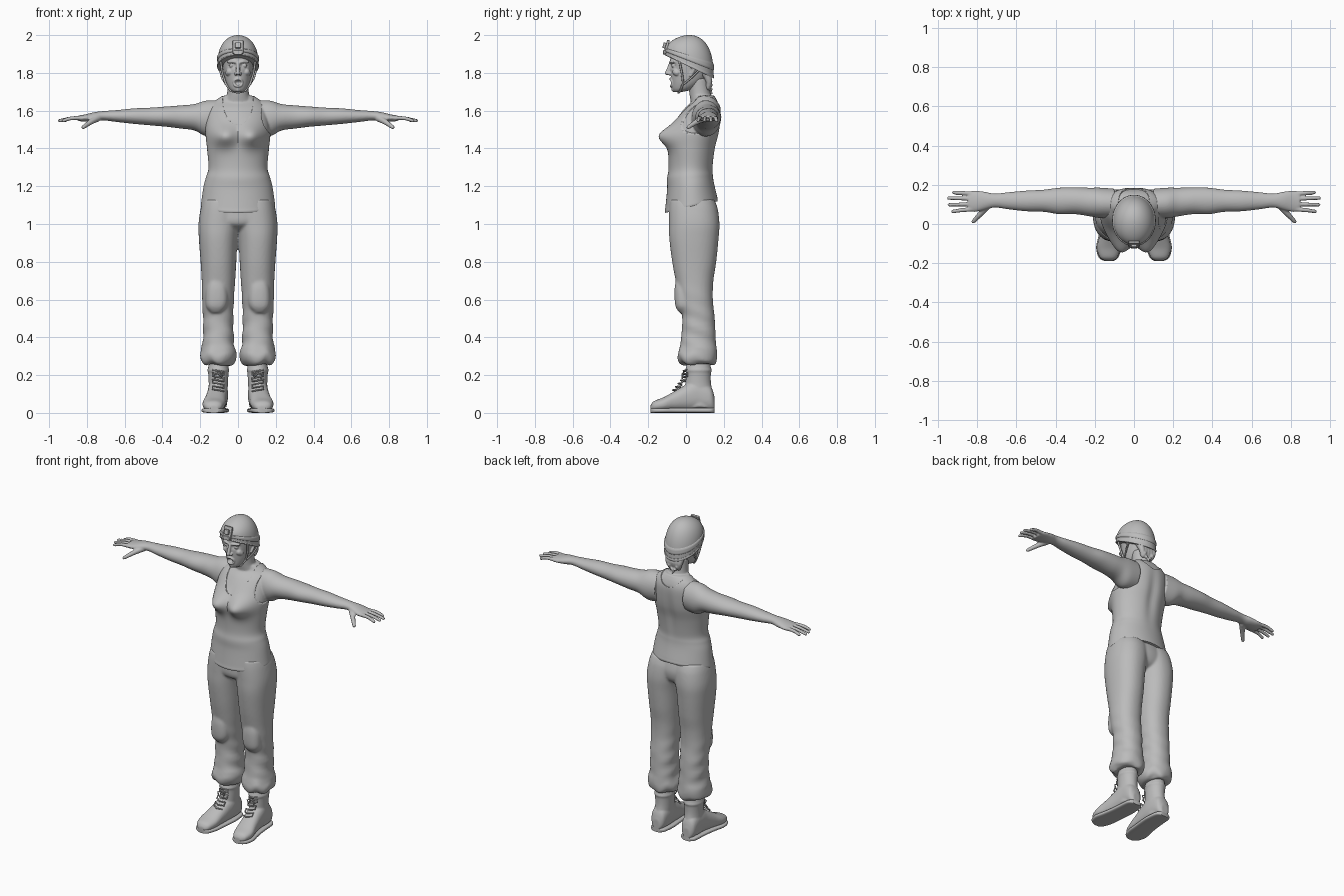
import bpy, bmesh, math
from mathutils import Vector

if "Cube" in bpy.data.objects:
    bpy.data.objects.remove(bpy.data.objects["Cube"])

grey = bpy.data.materials.new("plain grey")
grey.use_nodes = True
grey.diffuse_color = (0.5, 0.5, 0.5, 1)
grey.node_tree.nodes["Principled BSDF"].inputs["Base Color"].default_value = (0.5, 0.5, 0.5, 1)


def smooth_rows(rows, steps):
    """Catmull-Rom interpolation between the rows."""
    out, last = [], len(rows) - 1
    for i in range(last):
        a, b, c, d = (rows[max(0, min(last, k))] for k in range(i - 1, i + 3))
        for s in range(steps):
            t = s / steps
            out.append([0.5 * (2*q + (r-p)*t + (2*p-5*q+4*r-w)*t*t + (3*q-p-3*r+w)*t**3)
                        for p, q, r, w in zip(a, b, c, d)])
    return out + [list(rows[last])]


def loft(bm, axis, rows, seg=48, steps=6, power=2.0, warp=None):
    """Closed skin through rounded sections: (station, u_min, u_max, v_min, v_max)."""
    rings = []
    for t, u0, u1, v0, v1 in smooth_rows(rows, steps):
        ring = []
        for k in range(seg):
            a = 2 * math.pi * k / seg
            c, s = math.cos(a), math.sin(a)
            u = (u0+u1)/2 + (u1-u0)/2 * math.copysign(abs(c)**(2/power), c)
            v = (v0+v1)/2 + (v1-v0)/2 * math.copysign(abs(s)**(2/power), s)
            p = Vector({"x": (t, u, v), "y": (u, t, v), "z": (u, v, t)}[axis])
            ring.append(bm.verts.new(warp(p) if warp else p))
        rings.append(ring)
    for a, b in zip(rings, rings[1:]):
        for k in range(seg):
            n = (k + 1) % seg
            bm.faces.new((a[k], a[n], b[n], b[k]))
    bm.faces.new(rings[0][::-1])
    bm.faces.new(rings[-1])


def beads(bm, points, r0, r1, count=12):
    """Overlapping balls along a path, fused later."""
    path = smooth_rows(points, count)
    for i, p in enumerate(path):
        r = r0 + (r1 - r0) * i / max(1, len(path) - 1)
        got = bmesh.ops.create_icosphere(bm, subdivisions=2, radius=r)
        bmesh.ops.translate(bm, verts=got["verts"], vec=p)


def mirror(bm):
    got = bmesh.ops.duplicate(bm, geom=bm.verts[:] + bm.edges[:] + bm.faces[:])["geom"]
    for v in got:
        if isinstance(v, bmesh.types.BMVert):
            v.co.x *= -1


def finish(name, bm, voxel=0, relax=3):
    bmesh.ops.recalc_face_normals(bm, faces=bm.faces[:])
    me = bpy.data.meshes.new(name)
    bm.to_mesh(me)
    bm.free()
    me.materials.append(grey)
    ob = bpy.data.objects.new(name, me)
    bpy.context.collection.objects.link(ob)
    for o in bpy.context.selected_objects:
        o.select_set(False)
    ob.select_set(True)
    bpy.context.view_layer.objects.active = ob
    bpy.ops.object.shade_smooth_by_angle(angle=math.radians(40))
    if voxel:
        m = ob.modifiers.new("fuse", "REMESH")
        m.mode, m.voxel_size, m.use_smooth_shade = "VOXEL", voxel, True
        m = ob.modifiers.new("relax", "SMOOTH")
        m.factor, m.iterations = 0.5, relax
    return ob


def cord(name, points, radius):
    for side, tag in ((1, "left"), (-1, "right")):
        cu = bpy.data.curves.new(tag + "_" + name, "CURVE")
        cu.dimensions, cu.bevel_depth, cu.bevel_resolution = "3D", radius, 2
        sp = cu.splines.new("POLY")
        sp.points.add(len(points) - 1)
        for q, (x, y, z) in zip(sp.points, points):
            q.co = (side * x, y, z, 1)
        cu.materials.append(grey)
        bpy.context.collection.objects.link(bpy.data.objects.new(cu.name, cu))


def sym(rows, grow=0):
    return [(z, -w-grow, w+grow, f-grow, b+grow) for z, w, f, b in rows]


def bump(a, b):
    return math.exp(-a*a - b*b)


# Torso shape shared by the skin and the top
chest = [(1.30, .150, -.086, .138), (1.40, .158, -.088, .152), (1.48, .166, -.085, .172),
         (1.55, .163, -.052, .180), (1.61, .150, -.008, .180), (1.65, .118, .033, .168),
         (1.68, .075, .035, .150)]


def bust(p):
    front = max(0, min(1, (0.06 - p.y) / 0.1))
    p.y -= 0.062 * front * bump((abs(p.x) - .072) / .062, (p.z - 1.465) / .055)
    p.y -= 0.012 * (1 - front) * bump(p.x / .03, (p.z - 1.45) / .15)
    low = max(0, min(1, (1.32 - p.z) / 0.2))
    p.z += 0.22 * (p.y - 0.03) * low
    return p


# Bare skin: arms, hands, shoulders and neck
bm = bmesh.new()
loft(bm, "x", [(.10, .03, .18, 1.47, 1.655), (.17, .03, .185, 1.465, 1.653), (.23, .04, .185, 1.495, 1.635),
               (.30, .05, .187, 1.505, 1.628), (.38, .05, .185, 1.515, 1.622), (.46, .062, .175, 1.522, 1.616),
               (.55, .065, .17, 1.53, 1.612), (.64, .075, .162, 1.54, 1.603), (.71, .084, .155, 1.548, 1.598),
               (.76, .073, .164, 1.543, 1.592), (.81, .062, .17, 1.542, 1.58), (.845, .066, .165, 1.545, 1.574)])
for y, reach, drift in ((.155, .92, .006), (.129, .945, .003), (.102, .942, -.004), (.076, .925, -.012)):
    beads(bm, [(.82, y, 1.56), (.88, y + drift / 2, 1.56), (reach, y + drift, 1.547)], .0125, .0095, 8)
beads(bm, [(.745, .095, 1.56), (.78, .055, 1.54), (.82, .012, 1.512)], .02, .0105, 9)
mirror(bm)
loft(bm, "z", sym(chest), warp=bust)
loft(bm, "z", sym([(1.60, .085, .03, .165), (1.65, .074, .025, .15), (1.69, .058, .018, .13), (1.77, .056, .01, .12)]))
finish("skin_body", bm, .0048, 4)

# Head with sockets, nose, lips and ears
def face(p):
    if p.y < -.02:
        p.y += .013 * bump((abs(p.x) - .033) / .018, (p.z - 1.84) / .012)
        p.y += .014 * bump(p.x / .017, (p.z - 1.748) / .011)
    return p


bm = bmesh.new()
beads(bm, [(.012, -.081, 1.857), (.03, -.08, 1.860), (.053, -.066, 1.858)], .008, .007)
beads(bm, [(.034, -.066, 1.839), (.036, -.066, 1.839)], .012, .012, 1)
beads(bm, [(.013, -.089, 1.794), (.012, -.087, 1.796)], .008, .008, 1)
beads(bm, [(.044, -.053, 1.805), (.05, -.047, 1.80)], .02, .018, 2)
beads(bm, [(.078, .03, 1.835), (.083, .042, 1.82), (.077, .025, 1.785)], .011, .008, 6)
beads(bm, [(0, -.083, 1.768), (.016, -.079, 1.762), (.022, -.073, 1.748), (.015, -.077, 1.733), (0, -.08, 1.729)], .006, .007, 6)
mirror(bm)
loft(bm, "z", sym([(1.699, .024, -.064, -.02), (1.715, .046, -.073, .04), (1.75, .064, -.078, .09),
                   (1.80, .075, -.082, .125), (1.85, .081, -.084, .132), (1.90, .082, -.082, .130)]),
     seg=96, steps=14, warp=face)
beads(bm, [(0, -.082, 1.85), (0, -.092, 1.82), (0, -.100, 1.799)], .009, .0115)
beads(bm, [(0, -.063, 1.713), (0, -.063, 1.715)], .015, .015, 1)
finish("head", bm, .0035, 3)

# Hair at the nape
bm = bmesh.new()
for x in (-.045, -.022, 0, .022, .045):
    beads(bm, [(x, .105, 1.80), (x * .9, .122, 1.755), (x * .7, .118, 1.72), (x * .6, .137, 1.69 + abs(x))], .024, .006, 7)
finish("nape_hair", bm, .005, 2)

# Tilted helmet, rim and strap band
def tilt(p):
    p.z -= 0.46 * p.y * (2.0 - p.z) / 0.155
    return p


def dome(h, extra=0):
    k = math.sqrt(max(0.0004, 1 - max(0, (h - .0) / 1.0) ** 2.6))
    return (1.845 + .155 * h, .108 * k + extra, .018 - .128 * k - extra, .018 + .128 * k + extra)


bm = bmesh.new()
loft(bm, "z", sym([dome(math.sin(i * math.pi / 32)) for i in range(17)]), steps=2, warp=tilt)
finish("helmet_shell", bm)
for name, low, high in (("helmet_rim", -.03, .05), ("goggle_strap", .14, .36)):
    bm = bmesh.new()
    loft(bm, "z", sym([dome(max(0, low + (high - low) * i / 4), .004 if 0 < i < 4 else -.003)
                       if low > 0 else (1.845 + .155 * (low + (high - low) * i / 4),) + dome(0, .003 - .001 * abs(i - 2))[1:]
                       for i in range(5)]), steps=2, warp=tilt)
    finish(name, bm)

# Front mount on the helmet
for name, size, place, lean in (("mount_plate", (.056, .014, .075), (0, -.103, 1.938), -.3),
                                ("mount_clip", (.03, .02, .03), (0, -.112, 1.945), -.3),
                                ("mount_foot", (.044, .016, .024), (0, -.114, 1.908), -.1)):
    bm = bmesh.new()
    bmesh.ops.create_cube(bm, size=1)
    bmesh.ops.scale(bm, verts=bm.verts[:], vec=size)
    ob = finish(name, bm)
    ob.location, ob.rotation_euler.x = place, lean
    m = ob.modifiers.new("soft edges", "BEVEL")
    m.width, m.segments = .003, 2
cord("front_chin_strap", [(.092, -.035, 1.862), (.083, -.022, 1.80), (.066, -.015, 1.745), (.04, -.03, 1.705), (0, -.04, 1.695)], .006)
cord("rear_chin_strap", [(.095, .07, 1.815), (.086, .03, 1.775), (.066, -.01, 1.742)], .005)

# Sleeveless top with cut neckline and armholes
bm = bmesh.new()
hem = [(1.09, .186, -.104, .160), (1.10, .190, -.106, .162), (1.12, .188, -.103, .158), (1.20, .176, -.094, .143), (1.25, .163, -.094, .138)]
loft(bm, "z", sym(hem + chest, .006), seg=72, steps=8, warp=bust)
top = finish("tank_top", bm)
for name, rows, both in (
        ("neck_cutter", [(-.2, -.088, .088, 1.53, 1.85), (0, -.088, .088, 1.53, 1.85), (.09, -.088, .088, 1.6, 1.85),
                         (.3, -.088, .088, 1.625, 1.85)], False),
        ("armhole_cutter", [(-.2, .122, .34, 1.455, 1.72), (.05, .122, .34, 1.455, 1.72), (.3, .092, .36, 1.455, 1.74)], True)):
    bm = bmesh.new()
    loft(bm, "y", rows)
    if both:
        mirror(bm)
    cutter = finish(name, bm)
    cutter.hide_render = True
    cutter.hide_set(True)
    m = top.modifiers.new(name, "BOOLEAN")
    m.operation, m.solver, m.object = "DIFFERENCE", "EXACT", cutter

# Trousers: hips, legs, knee pads and gathered cuffs
def folds(p):
    p.x += .003 * math.sin(p.z * 70 + p.y * 25) * bump(0, (p.z - .42) / .16)
    p.z += .010 * math.sin(p.x * 60 + p.y * 40) * bump(0, (p.z - .29) / .06)
    return p


bm = bmesh.new()
loft(bm, "z", [(.255, .035, .175, -.01, .145), (.27, .016, .194, -.035, .16), (.30, .008, .201, -.045, .165),
               (.335, .014, .196, -.038, .163), (.38, .022, .186, -.028, .158), (.50, .025, .185, -.02, .152),
               (.60, .022, .190, -.038, .142), (.70, .015, .192, -.055, .145), (.80, .009, .198, -.073, .16),
               (.92, .002, .207, -.088, .172), (1.0, -.01, .209, -.09, .177), (1.08, -.02, .198, -.09, .168),
               (1.13, -.02, .184, -.085, .15)], warp=folds, power=2.2)
loft(bm, "z", [(.53, .085, .145, -.035, .03), (.56, .06, .168, -.054, .05), (.60, .052, .172, -.06, .05),
               (.66, .056, .168, -.06, .05), (.71, .075, .15, -.052, .03)], power=2.5)
mirror(bm)
loft(bm, "z", sym([(.965, .05, -.03, .10), (1.0, .17, -.083, .15), (1.06, .198, -.09, .165), (1.13, .182, -.085, .15)]))
finish("trousers", bm, .0075, 4)

# Boots, soles and laces
foot = [(-.188, .108, .148, .012, .04), (-.17, .085, .175, .01, .062), (-.12, .068, .188, .01, .082),
        (-.06, .062, .176, .01, .115), (0, .056, .166, .01, .15), (.06, .053, .160, .01, .18),
        (.13, .062, .153, .01, .14), (.152, .085, .13, .01, .08)]
bm = bmesh.new()
loft(bm, "y", foot, power=2.3)
loft(bm, "z", [(.03, .06, .155, .0, .145), (.10, .056, .156, -.01, .142), (.16, .053, .155, -.003, .132),
               (.21, .05, .158, .0, .132), (.225, .046, .162, -.005, .137), (.24, .05, .158, .0, .132), (.28, .055, .15, .01, .125)])
mirror(bm)
finish("boots", bm, .005, 4)
bm = bmesh.new()
loft(bm, "y", [(y, a - .005, b + .005, 0, .026) for y, a, b, _, _ in foot], power=3.5)
mirror(bm)
finish("boot_soles", bm)
laces = []
for i in range(7):
    y, z = min(-.006, -.062 + .014 * i), .115 + .017 * i
    ends = [(.075, y + .012, z), (.105, y - .007, z + .006), (.135, y + .012, z + .010)]
    laces += ends if i % 2 == 0 else ends[::-1]
cord("boot_lace", laces, .0045)
cord("lace_bow", [(.105, -.012, .215), (.08, -.02, .205), (.088, -.02, .185), (.105, -.014, .212), (.13, -.02, .2), (.122, -.02, .18)], .004)
